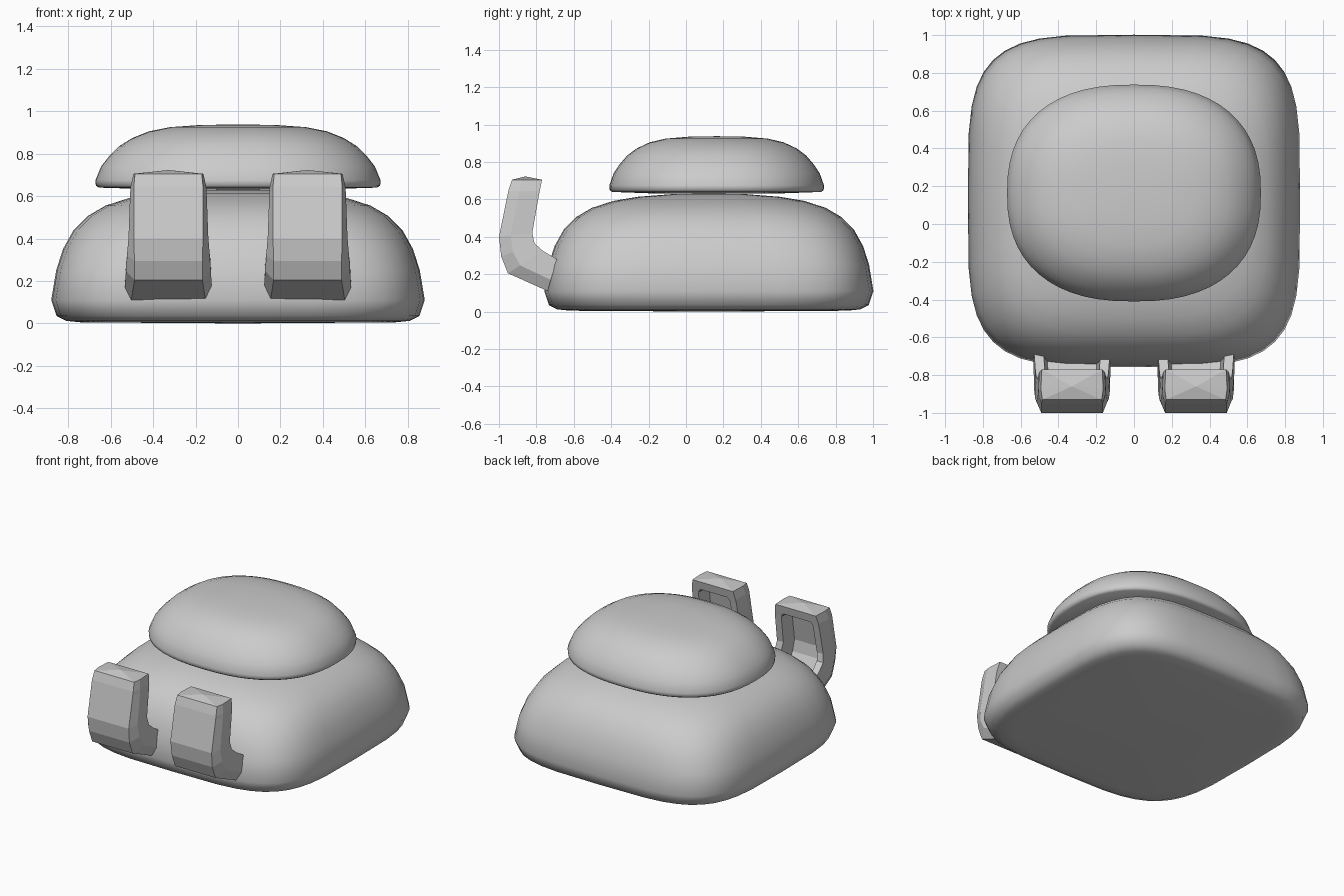
import bpy
import bmesh
import math

if "Cube" in bpy.data.objects:
    bpy.data.objects.remove(bpy.data.objects["Cube"], do_unlink=True)

GREY = (0.6, 0.6, 0.6, 1.0)
grey = bpy.data.materials.new("plain grey")
grey.use_nodes = True
grey.diffuse_color = GREY
grey.node_tree.nodes["Principled BSDF"].inputs["Base Color"].default_value = GREY


def loft(name, rings, bottom=None, top=None, smooth=None):
    """Skin closed rings of points; each end is a fan to a point or a flat cap."""
    bm = bmesh.new()
    loops = [[bm.verts.new(p) for p in ring] for ring in rings]
    n = len(loops[0])
    for a, b in zip(loops, loops[1:]):
        for i in range(n):
            j = (i + 1) % n
            bm.faces.new((a[i], a[j], b[j], b[i]))
    for loop, tip in ((loops[0], bottom), (loops[-1], top)):
        if tip:
            centre = bm.verts.new(tip)
            for i in range(n):
                bm.faces.new((loop[i], loop[(i + 1) % n], centre))
        else:
            bm.faces.new(loop)
    bmesh.ops.recalc_face_normals(bm, faces=bm.faces)
    mesh = bpy.data.meshes.new(name)
    bm.to_mesh(mesh)
    bm.free()
    mesh.materials.append(grey)
    obj = bpy.data.objects.new(name, mesh)
    bpy.context.collection.objects.link(obj)
    if smooth:
        bpy.ops.object.select_all(action="DESELECT")
        obj.select_set(True)
        bpy.context.view_layer.objects.active = obj
        bpy.ops.object.shade_smooth_by_angle(angle=math.radians(smooth))
    return obj


def rounded_ring(rx, ry, cy, z, power, count):
    """Superellipse outline: higher power gives a squarer shape."""
    ring = []
    for i in range(count):
        a = 2 * math.pi * i / count
        c, s = math.cos(a), math.sin(a)
        ring.append((rx * math.copysign(abs(c) ** (2 / power), c),
                     cy + ry * math.copysign(abs(s) ** (2 / power), s), z))
    return ring


# Body: squarish cushion, rounder towards the top (radius, height, power)
body_profile = [(0.74, 0.005, 3.8), (0.81, 0.012, 4), (0.855, 0.035, 4.1),
                (0.88, 0.11, 4.2), (0.857, 0.25, 4.1), (0.825, 0.35, 3.9),
                (0.775, 0.44, 3.7), (0.71, 0.505, 3.5), (0.625, 0.555, 3.3),
                (0.51, 0.592, 3), (0.38, 0.614, 2.7), (0.2, 0.628, 2.4)]
loft("body", [rounded_ring(r, r, 0.122, z, p, 40) for r, z, p in body_profile],
     (0, 0.122, 0), (0, 0.122, 0.632), smooth=60)

# Head: oval dome with a nearly flat underside (x radius, height)
head_profile = [(0.4, 0.632), (0.655, 0.64), (0.67, 0.65), (0.672, 0.675),
                (0.645, 0.74), (0.61, 0.785), (0.56, 0.835), (0.5, 0.873),
                (0.42, 0.905), (0.32, 0.925), (0.18, 0.935)]
loft("head", [rounded_ring(r, r * 0.854, 0.164, z, 2.4, 56) for r, z in head_profile],
     (0, 0.164, 0.63), (0, 0.164, 0.938), smooth=60)

# Arms: bent channels, hollow towards the body, closed at the tip
# (outer y, outer z, inner y, inner z, front half width, back half width, floor depth)
arm_stations = [(-0.74, 0.11, -0.69, 0.28, 0.175, 0.205, 0.45),
                (-0.952, 0.205, -0.765, 0.325, 0.16, 0.2, 0.45),
                (-0.988, 0.295, -0.81, 0.365, 0.16, 0.195, 0.45),
                (-1.0, 0.4, -0.822, 0.42, 0.163, 0.188, 0.45),
                (-0.955, 0.62, -0.787, 0.62, 0.163, 0.18, 0.45),
                (-0.95, 0.645, -0.782, 0.645, 0.163, 0.178, 1),
                (-0.93, 0.705, -0.77, 0.705, 0.157, 0.165, 1)]


def channel_ring(cx, oy, oz, iy, iz, front, back, floor):
    """U-shaped section: front face, bevelled sides, rims and recessed floor."""
    inner = back - (0.055 if floor < 1 else 0.07)
    half = [(front, 0), (back, 0.35), (back - 0.005, 1), (inner, 1), (inner - 0.02, floor)]
    points = half + [(-x, t) for x, t in reversed(half)]
    return [(cx + x, oy + (iy - oy) * t, oz + (iz - oz) * t) for x, t in points]


for side, cx in (("left", 0.328), ("right", -0.328)):
    loft(side + "_arm", [channel_ring(cx, *s) for s in arm_stations],
         None, (cx, -0.86, 0.723))
